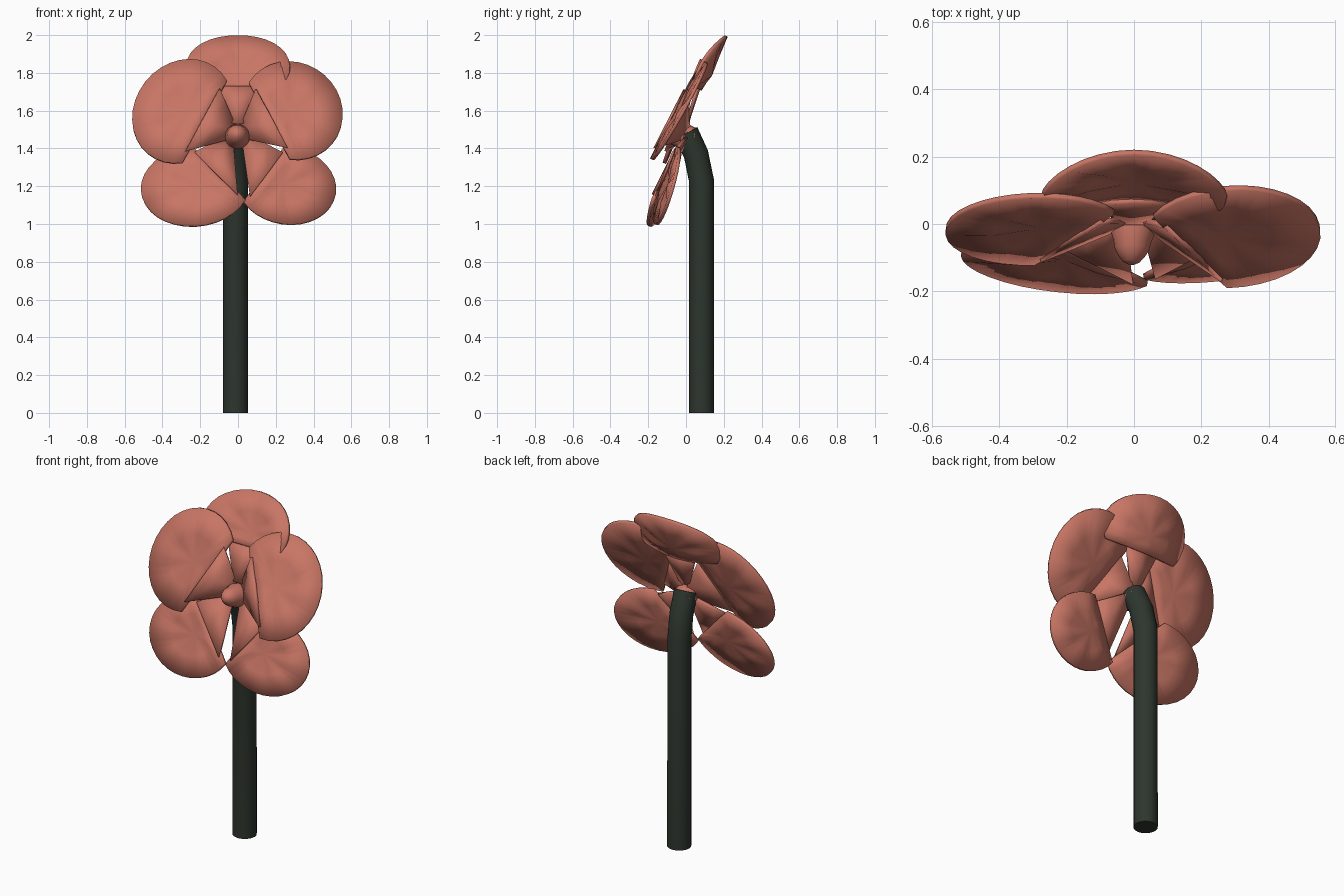
import bpy, bmesh, math
from mathutils import Vector, Matrix

if "Cube" in bpy.data.objects:
    bpy.data.objects.remove(bpy.data.objects["Cube"])


def material(name, rgb):
    m = bpy.data.materials.new(name)
    m.diffuse_color = (*rgb, 1)
    m.use_nodes = True
    m.node_tree.nodes["Principled BSDF"].inputs["Base Color"].default_value = m.diffuse_color
    return m


PINK = material("petal_pink", (0.58, 0.18, 0.13))
GREEN = material("stem_green", (0.027, 0.036, 0.027))


def finish(bm, name, mat, angle=40):
    bmesh.ops.recalc_face_normals(bm, faces=bm.faces)
    me = bpy.data.meshes.new(name)
    bm.to_mesh(me)
    bm.free()
    ob = bpy.data.objects.new(name, me)
    bpy.context.collection.objects.link(ob)
    me.materials.append(mat)
    bpy.ops.object.select_all(action='DESELECT')
    ob.select_set(True)
    bpy.context.view_layer.objects.active = ob
    bpy.ops.object.shade_smooth_by_angle(angle=math.radians(angle))
    return ob


def petal(name, a, b, tip, base, neck, root=0.04, bow=0.0):
    """Cut disc between corners a and b reaching to tip, with a neck to the base."""
    a, b, tip, base = map(Vector, (a, b, tip, base))
    mid = (a + b) / 2
    e1, e2 = (a - b) / 2, tip - mid
    nrm = e1.cross(e2).normalized()
    if nrm.y > 0:
        nrm.negate()

    def at(s, t, lift=0.0):
        return mid + e1 * s + e2 * t + nrm * (lift + bow * s * s)

    bm = bmesh.new()
    # disc blade: dimpled centre, a middle ring, and the rim
    n = 22
    lim = math.radians(121)
    outline = [(1.1 * math.sin(k), 0.35 + 0.67 * math.cos(k))
               for k in (lim - 2 * lim * i / n for i in range(n + 1))]
    chord = [-0.94 + 1.88 * i / 6 for i in range(1, 6)]
    outline += [(s, 0.0) for s in chord]
    rim = [bm.verts.new(at(s, t)) for s, t in outline]
    ring = [bm.verts.new(at(s * 0.5, 0.3 + (t - 0.3) * 0.5,
                            0.006 * math.sin(5 * i))) for i, (s, t) in enumerate(outline)]
    centre = bm.verts.new(at(0, 0.3, -0.015))
    count = len(rim)
    for i in range(count):
        j = (i + 1) % count
        bm.faces.new((rim[i], rim[j], ring[j], ring[i]))
        bm.faces.new((ring[i], ring[j], centre))
    # neck, starting with a raised fold over the blade
    side = e1.normalized() * root
    rows = [[at(s * neck, 0.04, 0.012) for s in (-1, 0, 1)]]
    end = [base - side, base, base + side]
    for f in (0.45, 1):
        rows.append([p.lerp(q, f) for p, q in zip(rows[0], end)])
    grid = [[bm.verts.new(p) for p in r] for r in rows]
    for r0, r1 in zip(grid, grid[1:]):
        for i in range(2):
            bm.faces.new((r0[i], r0[i + 1], r1[i + 1], r1[i]))
    ob = finish(bm, name, PINK)
    sol = ob.modifiers.new("thickness", 'SOLIDIFY')
    sol.thickness = 0.018
    sol.offset = 0


# five petals, each given by two inner corners, the tip and the neck root
petal("top_petal", (-0.25, 0.075, 1.71), (0.25, 0.075, 1.71),
      (0, 0.21, 1.99), (0, 0.005, 1.53), 0.42, 0.03, 0.045)
petal("upper_right_petal", (0.05, 0.03, 1.76), (0.28, -0.19, 1.33),
      (0.515, 0.04, 1.70), (0.03, 0.0, 1.48), 0.72)
petal("upper_left_petal", (-0.05, 0.04, 1.77), (-0.30, -0.12, 1.31),
      (-0.515, 0.03, 1.70), (-0.03, 0.0, 1.48), 0.72)
petal("lower_right_petal", (0.25, -0.04, 1.42), (0.02, -0.16, 1.11),
      (0.48, -0.105, 1.09), (0.05, -0.01, 1.43), 0.75)
petal("lower_left_petal", (-0.25, -0.03, 1.42), (0.05, -0.18, 1.12),
      (-0.455, -0.135, 1.07), (-0.05, -0.01, 1.43), 0.75)

# flower centre: cup and bud turned around a forward axis
bm = bmesh.new()
profile = [(0, 0.058), (0.03, 0.066), (0.07, 0.066), (0.10, 0.056),
           (0.12, 0.052), (0.14, 0.042), (0.16, 0.026), (0.168, 0.01)]
rings = [[bm.verts.new((r * math.cos(k * math.pi / 8), r * math.sin(k * math.pi / 8), d))
          for k in range(16)] for d, r in profile]
for r0, r1 in zip(rings, rings[1:]):
    for k in range(16):
        bm.faces.new((r0[k], r0[(k + 1) % 16], r1[(k + 1) % 16], r1[k]))
bm.faces.new(rings[0])
bm.faces.new(rings[-1])
turn = Vector((0, 0, 1)).rotation_difference(Vector((-0.05, -1, 0.2))).to_matrix().to_4x4()
bm.transform(Matrix.Translation((0, 0.045, 1.45)) @ turn)
finish(bm, "flower_centre", PINK)

# stem: straight tube nodding forward at the top
cu = bpy.data.curves.new("stem", 'CURVE')
cu.dimensions = '3D'
sp = cu.splines.new('POLY')
path = [(-0.013, 0.082, 0), (-0.013, 0.082, 1.23), (-0.007, 0.053, 1.37), (0, 0.0, 1.485)]
sp.points.add(len(path) - 1)
for p, co in zip(sp.points, path):
    p.co = (*co, 1)
cu.bevel_depth = 0.066
cu.bevel_resolution = 6
cu.use_fill_caps = True
stem = bpy.data.objects.new("stem", cu)
bpy.context.collection.objects.link(stem)
cu.materials.append(GREEN)
bpy.ops.object.select_all(action='DESELECT')
stem.select_set(True)
bpy.context.view_layer.objects.active = stem
bpy.ops.object.convert(target='MESH')
bpy.ops.object.shade_smooth_by_angle(angle=math.radians(40))
